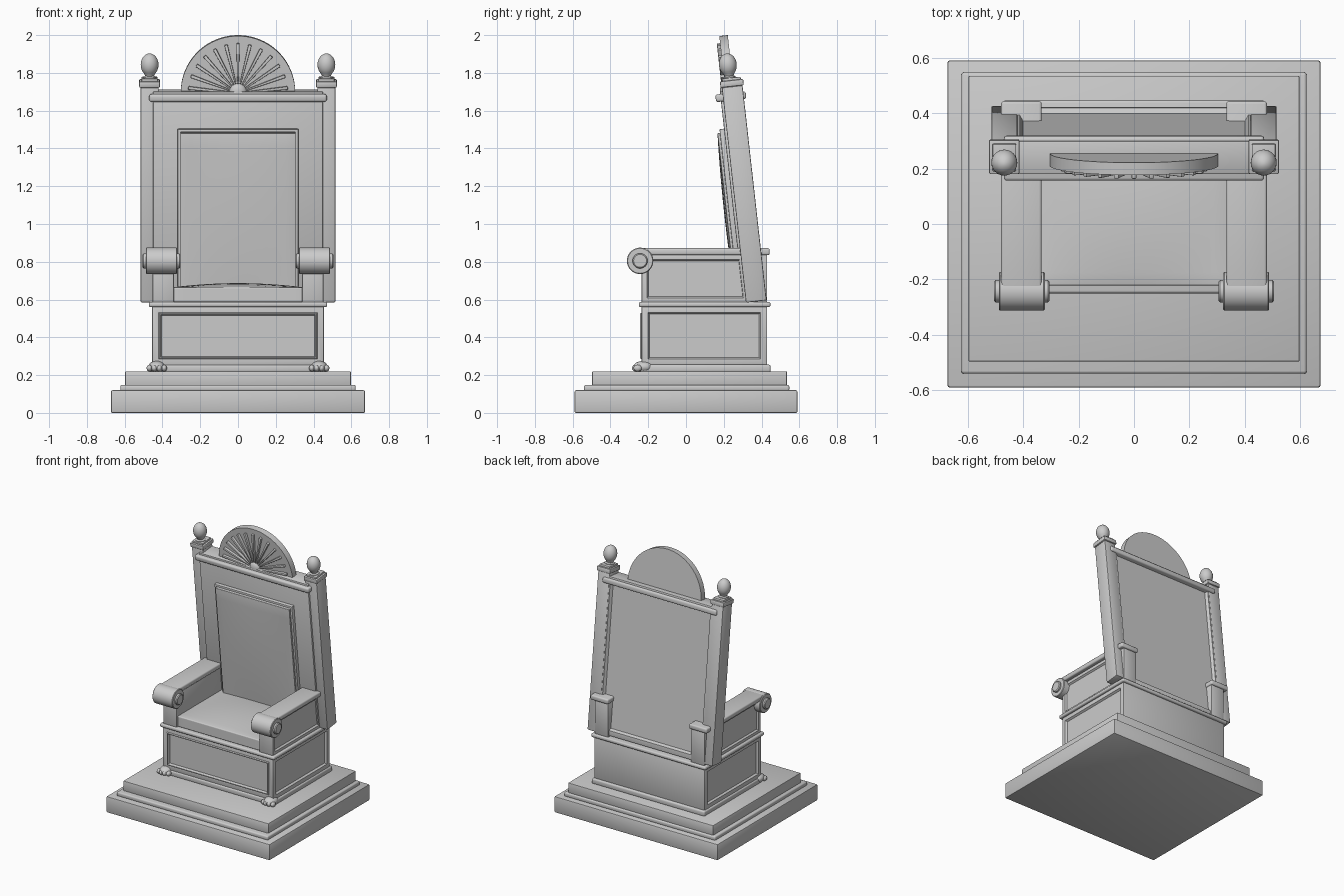
import bpy, bmesh, math
from mathutils import Matrix, Vector

if "Cube" in bpy.data.objects:
    bpy.data.objects.remove(bpy.data.objects["Cube"])

TILT = Matrix.Translation((0, 0.372, 0.59)) @ Matrix.Rotation(math.atan(0.112), 4, 'X')


def finish(name, bm, matrix=None):
    bmesh.ops.recalc_face_normals(bm, faces=bm.faces)
    me = bpy.data.meshes.new(name)
    bm.to_mesh(me)
    bm.free()
    ob = bpy.data.objects.new(name, me)
    bpy.context.collection.objects.link(ob)
    if matrix:
        ob.matrix_world = matrix
    return ob


def inset(bm, normal, steps):
    """Panel the largest face along a normal with (thickness, depth) steps."""
    bm.normal_update()
    f = max((f for f in bm.faces if f.normal.dot(Vector(normal)) > 0.99), key=lambda f: f.calc_area())
    for t, d in steps:
        bmesh.ops.inset_individual(bm, faces=[f], thickness=t, depth=d)


def box(name, x, y, z, bevel=0.006, seg=2, panels=(), matrix=None, crown=None):
    """Bevelled box from ranges; crown=(axis, amount) bulges one side."""
    bm = bmesh.new()
    bmesh.ops.create_cube(bm, size=1)
    r = [sorted(v) for v in (x, y, z)]
    mid = [(a + b) / 2 for a, b in r]
    size = [b - a for a, b in r]
    if crown:
        bmesh.ops.subdivide_edges(bm, edges=bm.edges[:], cuts=11, use_grid_fill=True)
        ax, amt = crown
        sgn = 1 if amt > 0 else -1
        for v in bm.verts:
            k = 1
            for i in range(3):
                if i != ax:
                    k *= 1 - (2 * v.co[i]) ** 2
            if v.co[ax] * sgn > 0.49:
                v.co[ax] += amt * k / size[ax]
    for v in bm.verts:
        v.co = [v.co[i] * size[i] + mid[i] for i in range(3)]
    bm.normal_update()
    edges = [e for e in bm.edges if e.calc_face_angle(0) > 0.8]
    bmesh.ops.bevel(bm, geom=edges, offset=bevel, segments=seg, profile=0.5,
                    affect='EDGES', clamp_overlap=True)
    for normal, steps in panels:
        inset(bm, normal, steps)
    return finish(name, bm, matrix)


def lathe(name, profile, matrix, n=32):
    """Revolve (radius, height) points around local z."""
    bm = bmesh.new()
    rings = [[bm.verts.new((r * math.cos(a), r * math.sin(a), h))
              for a in (2 * math.pi * i / n for i in range(n))] for r, h in profile]
    for lo, hi in zip(rings, rings[1:]):
        for i in range(n):
            bm.faces.new((lo[i], lo[(i + 1) % n], hi[(i + 1) % n], hi[i]))
    bm.faces.new(rings[0])
    bm.faces.new(rings[-1])
    return finish(name, bm, matrix)


def ball(name, loc, radii, matrix=Matrix()):
    bm = bmesh.new()
    bmesh.ops.create_uvsphere(bm, u_segments=20, v_segments=12, radius=1)
    return finish(name, bm, matrix @ Matrix.Translation(loc) @ Matrix.Diagonal((*radii, 1)))


# Stepped plinth
box("plinth_lower", (-.673, .673), (-.59, .59), (0, .12), .008)
box("plinth_moulding", (-.623, .623), (-.54, .547), (.115, .148), .01, 3)
box("plinth_upper", (-.598, .598), (-.497, .535), (.14, .22))

# Seat base with panels on front and sides
sunk = [(.04, 0), (.006, .008), (.008, 0), (.008, -.02)]
side = [(.04, 0), (.012, -.014)]
box("seat_base", (-.455, .455), (-.235, .43), (.25, .565),
    panels=[((0, -1, 0), sunk), ((1, 0, 0), side), ((-1, 0, 0), side)])
box("base_skirting", (-.465, .465), (-.243, .448), (.215, .255), .01, 3)
box("base_cornice", (-.472, .472), (-.25, .447), (.56, .587), .01, 3)
box("seat_cushion", (-.345, .345), (-.222, .33), (.587, .665), .025, 4, crown=(2, .022))

for s in (-1, 1):
    # Paw feet
    ball("paw_foot", (s * .43, -.225, .243), (.045, .055, .032))
    for k in range(4):
        ball("paw_toe", (s * .43 + (k - 1.5) * .026, -.268 + .008 * abs(k - 1.5), .237), (.015, .022, .018))
    # Arms with scroll ends
    box("arm_side", (s * .34, s * .452), (-.235, .43), (.58, .84),
        panels=[((s, 0, 0), [(.03, 0), (.012, -.012)])])
    box("arm_rail", (s * .333, s * .48), (-.25, .443), (.835, .872), .01, 3)
    lathe("arm_scroll", [(.034, -.1), (.04, -.094), (.04, -.083), (.066, -.083), (.07, -.079),
                         (.07, .079), (.066, .083), (.04, .083), (.04, .094), (.034, .1)],
          Matrix.Translation((s * .405, -.243, .805)) @ Matrix.Rotation(math.pi / 2, 4, 'Y'))
    # Tilted back posts with caps and finials
    box("back_post", (s * .42, s * .515), (-.055, .055), (0, 1.145), matrix=TILT)
    box("post_cap", (s * .413, s * .523), (-.062, .062), (1.145, 1.178), .006, matrix=TILT)
    box("post_cap_top", (s * .425, s * .511), (-.05, .05), (1.175, 1.192), .005, matrix=TILT)
    egg = [(.047 * math.sin(a), 1.262 - .06 * math.cos(a))
           for a in (math.pi * i / 14 for i in range(3, 14))]
    lathe("finial", [(.034, 1.188), (.034, 1.196), (.024, 1.203)] + egg + [(.003, 1.322)],
          TILT @ Matrix.Translation((s * .468, -.01, 0)), 24)

# Tilted back slab, rail and upholstered panel
box("back_slab", (-.45, .45), (-.068, .052), (0, 1.125), matrix=TILT,
    panels=[((0, 1, 0), [(.045, 0), (.016, -.02)])])
box("back_top_rail", (-.47, .47), (-.094, .068), (1.072, 1.112), .012, 3, matrix=TILT)
box("cushion_frame", (-.32, .32), (-.092, -.06), (0, .928), .005, matrix=TILT,
    panels=[((0, -1, 0), [(.014, 0), (.005, -.012)])])
box("back_cushion", (-.305, .305), (-.105, -.07), (.02, .908), .024, 4, matrix=TILT, crown=(1, -.012))

# Half-round crest with sunburst
CV, R = 1.115, .303
bm = bmesh.new()
arc = [bm.verts.new((R * math.cos(a), -.038, CV + R * math.sin(a)))
       for a in (math.pi * i / 40 for i in range(41))]
res = bmesh.ops.extrude_face_region(bm, geom=[bm.faces.new(arc)])
for v in res["geom"]:
    if isinstance(v, bmesh.types.BMVert):
        v.co.y += .045
finish("crest", bm, TILT)
ball("sun_hub", (0, -.038, CV + .005), (.046, .03, .046), TILT)
for i in range(13):
    a = math.radians(6 + 14 * i)
    m = TILT @ Matrix.Translation((0, 0, CV)) @ Matrix.Rotation(math.pi / 2 - a, 4, 'Y')
    ray = box("sun_ray", (-.009, .009), (-.056, -.03), (.05, .265), .004, matrix=m)
    for v in ray.data.vertices:
        v.co.x *= .4 + .6 * (v.co.z - .05) / .215

# Smooth shading with sharp edges kept
bpy.ops.object.select_all(action='SELECT')
bpy.context.view_layer.objects.active = bpy.context.selected_objects[0]
bpy.ops.object.shade_smooth_by_angle(angle=math.radians(35))
